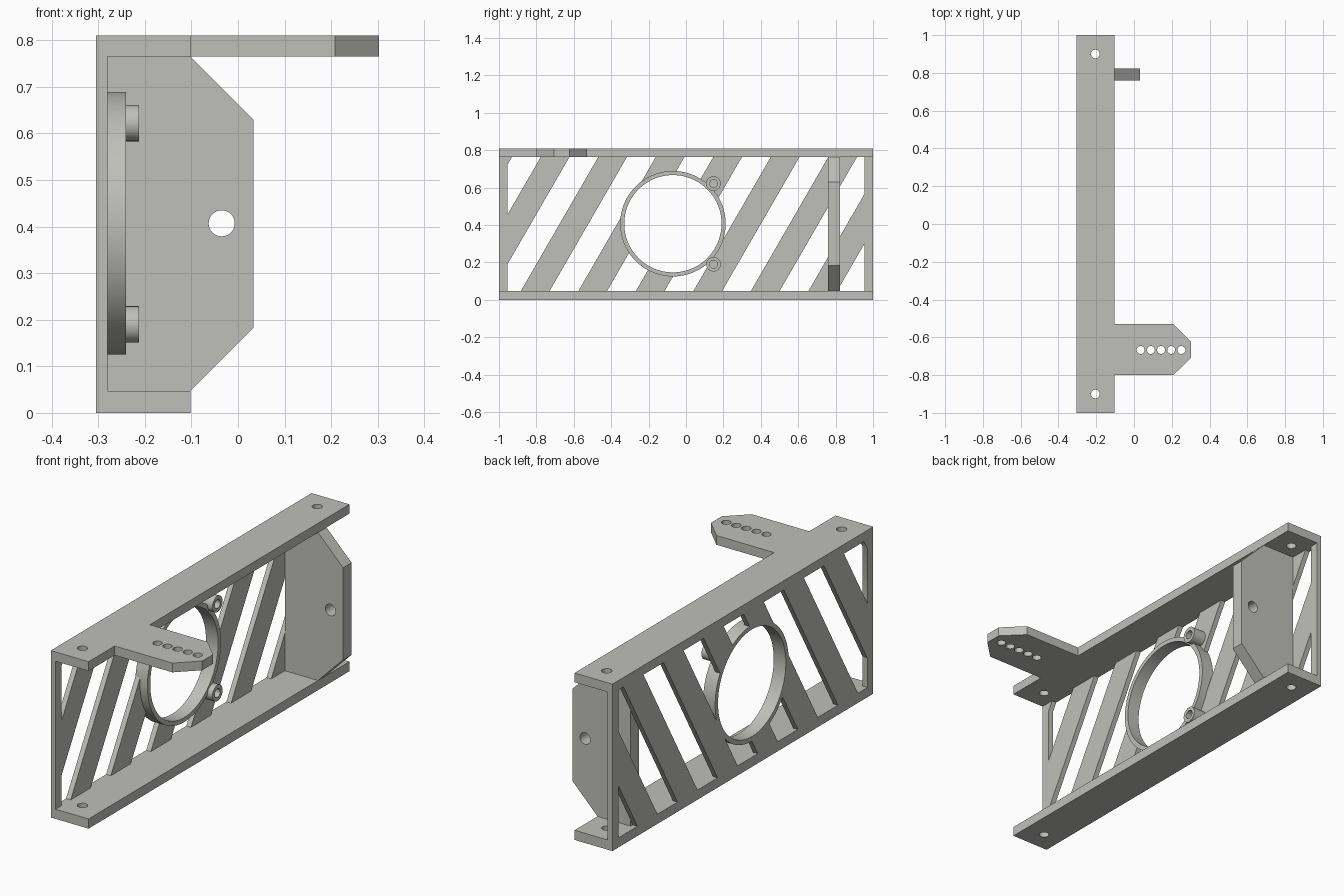
import bpy, bmesh, math
from mathutils import Vector

if "Cube" in bpy.data.objects:
    bpy.data.objects.remove(bpy.data.objects["Cube"])

grey = bpy.data.materials.new("light_grey")
grey.diffuse_color = (0.52, 0.52, 0.49, 1)
grey.use_nodes = True
grey.node_tree.nodes["Principled BSDF"].inputs["Base Color"].default_value = grey.diffuse_color

XB, XP, XF = -0.305, -0.28, -0.102      # back, panel front, flange front
ZB, ZT, H = 0.047, 0.765, 0.81          # inner bottom, inner top, height
RING = (-0.07, 0.407)


def point(axis, a, b, c):
    return {"x": (c, a, b), "y": (a, c, b), "z": (a, b, c)}[axis]


def prisms(name, axis, outlines, lo, hi):
    """Extrude 2D outlines along an axis into one object."""
    bm = bmesh.new()
    for pts in outlines:
        face = bm.faces.new([bm.verts.new(point(axis, a, b, lo)) for a, b in pts])
        out = bmesh.ops.extrude_face_region(bm, geom=[face])
        verts = [v for v in out["geom"] if isinstance(v, bmesh.types.BMVert)]
        bmesh.ops.translate(bm, verts=verts, vec=Vector(point(axis, 0, 0, hi - lo)))
    bmesh.ops.recalc_face_normals(bm, faces=bm.faces)
    mesh = bpy.data.meshes.new(name)
    bm.to_mesh(mesh)
    bm.free()
    mesh.materials.append(grey)
    ob = bpy.data.objects.new(name, mesh)
    bpy.context.collection.objects.link(ob)
    return ob


def rect(a0, a1, b0, b1):
    return [(a0, b0), (a1, b0), (a1, b1), (a0, b1)]


def circle(a, b, r, n=32):
    return [(a + r * math.cos(2 * math.pi * i / n), b + r * math.sin(2 * math.pi * i / n))
            for i in range(n)]


def cut(ob, axis, outlines, lo, hi):
    """Subtract extruded outlines and remove the cutter."""
    cutter = prisms("cutter", axis, outlines, lo, hi)
    cutter.hide_render = True
    mod = ob.modifiers.new("cut", "BOOLEAN")
    mod.operation, mod.solver, mod.object = "DIFFERENCE", "EXACT", cutter
    bpy.context.view_layer.objects.active = ob
    bpy.ops.object.modifier_apply(modifier=mod.name)
    bpy.data.objects.remove(cutter)


def smooth(ob):
    bpy.ops.object.select_all(action="DESELECT")
    ob.select_set(True)
    bpy.context.view_layer.objects.active = ob
    bpy.ops.object.shade_smooth_by_angle(angle=math.radians(30))


def clip(pts, i, limit, sign):
    """Keep the part of a polygon on one side of an axis-aligned line."""
    out = []
    for p, q in zip(pts, pts[1:] + pts[:1]):
        dp, dq = sign * (p[i] - limit), sign * (q[i] - limit)
        if dp >= 0:
            out.append(p)
        if dp * dq < 0:
            t = dp / (dp - dq)
            out.append((p[0] + t * (q[0] - p[0]), p[1] + t * (q[1] - p[1])))
    return out


# Slotted back panel: slanted slots clipped to the frame opening
lean = (ZT - ZB) / math.tan(math.radians(60))
slots = []
for k in range(8):
    y = -0.93 + k * 0.3075
    s = [(y - lean, ZB), (y + 0.154 - lean, ZB), (y + 0.154, ZT), (y, ZT)]
    s = clip(clip(s, 0, -0.955, 1), 0, 0.955, -1)
    slots.append(s)
panel = prisms("back_panel", "x", [rect(-1, 1, ZB, ZT)], XB, XP)
cut(panel, "x", slots, XB - 0.1, XP + 0.1)
cut(panel, "x", [circle(*RING, 0.27, 96)], XB - 0.1, XP + 0.1)

# Ring around the large opening
ring = prisms("ring", "x", [circle(*RING, 0.282, 96)], XB, -0.24)
cut(ring, "x", [circle(*RING, 0.26, 96)], XB - 0.1, 0)

# Screw bosses beside the ring
for name, z in (("lower_boss", 0.19), ("upper_boss", 0.622)):
    boss = prisms(name, "x", [circle(0.147, z, 0.039)], XP, -0.213)
    cut(boss, "x", [circle(0.147, z, 0.021)], XP + 0.005, 0)
    cut(boss, "x", [circle(*RING, 0.262, 96)], XB - 0.1, 0)
    smooth(boss)

# Bottom flange, and top flange with its pointed arm
mounts = [circle(-0.205, y, 0.023) for y in (-0.9, 0.9)]
bottom = prisms("bottom_flange", "z", [rect(XB, XF, -1, 1)], 0, ZB)
cut(bottom, "z", mounts, -0.1, 0.2)
outline = [(XB, -1), (XF, -1), (XF, -0.8), (0.208, -0.8), (0.303, -0.707),
           (0.303, -0.624), (0.208, -0.53), (XF, -0.53), (XF, 1), (XB, 1)]
top = prisms("top_flange_with_arm", "z", [outline], ZT, H)
holes = [circle(0.035 + i * 0.054, -0.667, 0.021) for i in range(5)]
cut(top, "z", mounts + holes, 0.6, 1)

# Chamfered cross plate with its hole
shape = [(XP, ZB), (XF, ZB), (0.033, 0.183), (0.033, 0.63), (XF, ZT), (XP, ZT)]
plate = prisms("cross_plate", "y", [shape], 0.759, 0.824)
cut(plate, "y", [circle(-0.035, 0.407, 0.028)], 0.6, 1)

for ob in (panel, ring, bottom, top, plate):
    smooth(ob)
